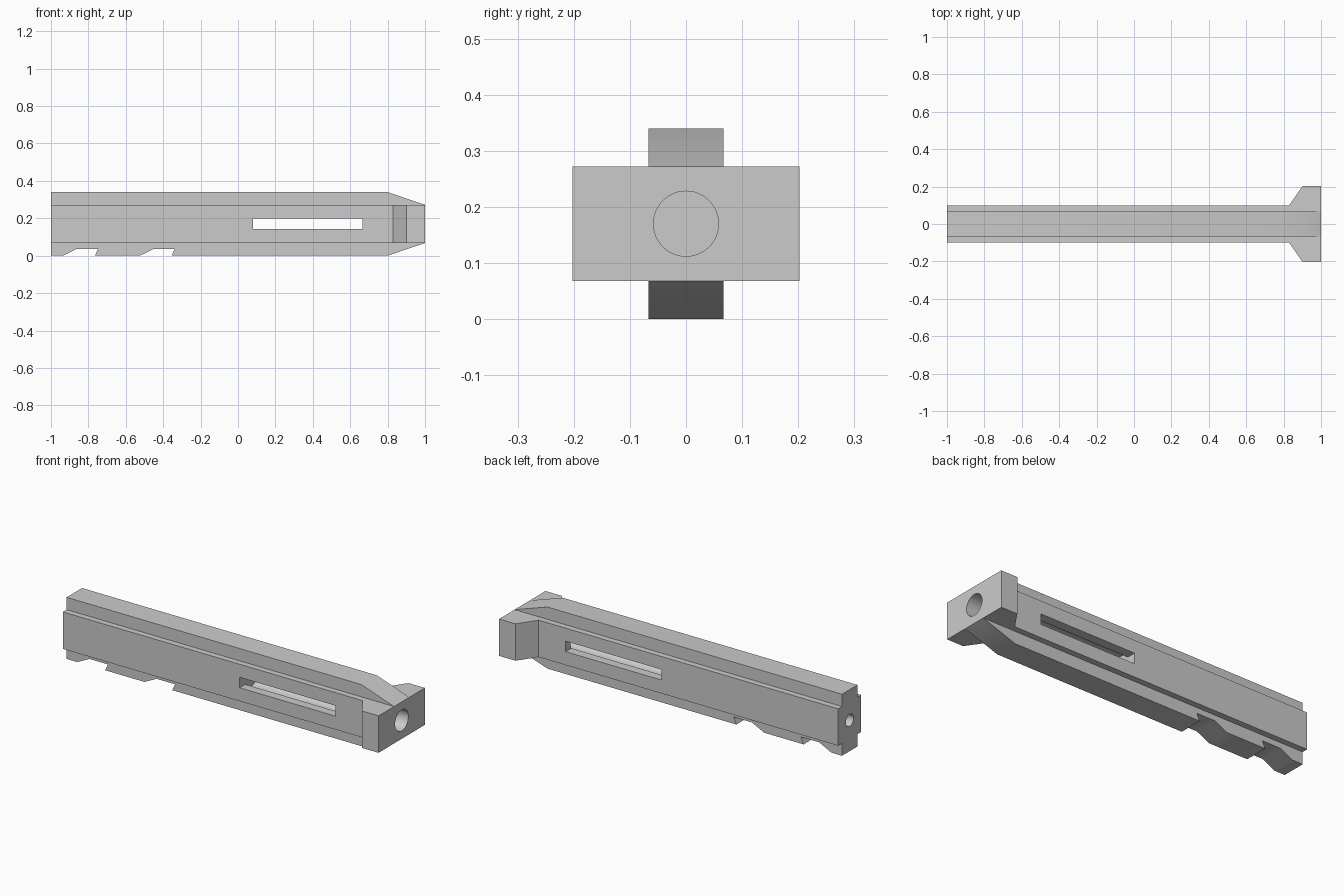
import bpy
import bmesh
import math
from mathutils import Matrix, Vector

cube = bpy.data.objects.get("Cube")
if cube:
    bpy.data.objects.remove(cube, do_unlink=True)

steel = bpy.data.materials.new("grey_steel")
steel.use_nodes = True
GREY = (0.6, 0.6, 0.6, 1)
steel.diffuse_color = GREY
steel.node_tree.nodes["Principled BSDF"].inputs["Base Color"].default_value = GREY


def finish(bm, name):
    bmesh.ops.recalc_face_normals(bm, faces=bm.faces)
    mesh = bpy.data.meshes.new(name)
    bm.to_mesh(mesh)
    bm.free()
    mesh.materials.append(steel)
    obj = bpy.data.objects.new(name, mesh)
    bpy.context.collection.objects.link(obj)
    return obj


def prism(name, points, offset):
    """Extrude a flat outline of 3D points along an offset."""
    bm = bmesh.new()
    face = bm.faces.new([bm.verts.new(p) for p in points])
    new = bmesh.ops.extrude_face_region(bm, geom=[face])["geom"]
    verts = [g for g in new if isinstance(g, bmesh.types.BMVert)]
    bmesh.ops.translate(bm, verts=verts, vec=Vector(offset))
    return finish(bm, name)


def rod(name, radius, x0, x1):
    """Cylinder along x, at mid height."""
    bm = bmesh.new()
    place = Matrix.Translation(((x0 + x1) / 2, 0, MID)) @ Matrix.Rotation(math.pi / 2, 4, "Y")
    bmesh.ops.create_cone(bm, cap_ends=True, segments=48, radius1=radius,
                          radius2=radius, depth=x1 - x0, matrix=place)
    return finish(bm, name)


def combine(target, tool, operation):
    mod = target.modifiers.new(operation.lower(), "BOOLEAN")
    mod.operation = operation
    mod.solver = "EXACT"
    mod.object = tool
    bpy.context.view_layer.objects.active = target
    bpy.ops.object.modifier_apply(modifier=mod.name)
    bpy.data.objects.remove(tool, do_unlink=True)


LOW, HIGH, TOP = 0.068, 0.272, 0.34
MID = TOP / 2
RIB = 0.067

# Wide body with the flared head, seen from above
half = [(-1, 0.1), (0.83, 0.1), (0.9, 0.202), (1, 0.202)]
outline = half + [(x, -y) for x, y in reversed(half)]
body = prism("bolt_body", [(x, y, LOW) for x, y in outline], (0, 0, HIGH - LOW))

# Tall central rib with sloped nose and two notches underneath
side = [(-1, 0)]
for x in (-0.935, -0.525):
    side += [(x, 0), (x + 0.075, 0.037), (x + 0.187, 0.037), (x + 0.17, 0)]
side += [(0.8, 0), (1, LOW), (1, HIGH), (0.8, TOP), (-1, TOP)]
rib = prism("rib", [(x, -RIB, z) for x, z in side], (0, 2 * RIB, 0))
combine(body, rib, "UNION")

# Front bore, rear pin hole and the slot through both sides
combine(body, rod("bore", 0.058, 0.08, 1.1), "DIFFERENCE")
combine(body, rod("pin_hole", 0.033, -1.1, -0.8), "DIFFERENCE")
slot = [(0.08, -0.3, 0.142), (0.665, -0.3, 0.142), (0.665, -0.3, 0.2), (0.08, -0.3, 0.2)]
combine(body, prism("slot", slot, (0, 0.6, 0)), "DIFFERENCE")

bpy.ops.object.select_all(action="DESELECT")
body.select_set(True)
bpy.context.view_layer.objects.active = body
bpy.ops.object.shade_smooth_by_angle(angle=math.radians(30))
